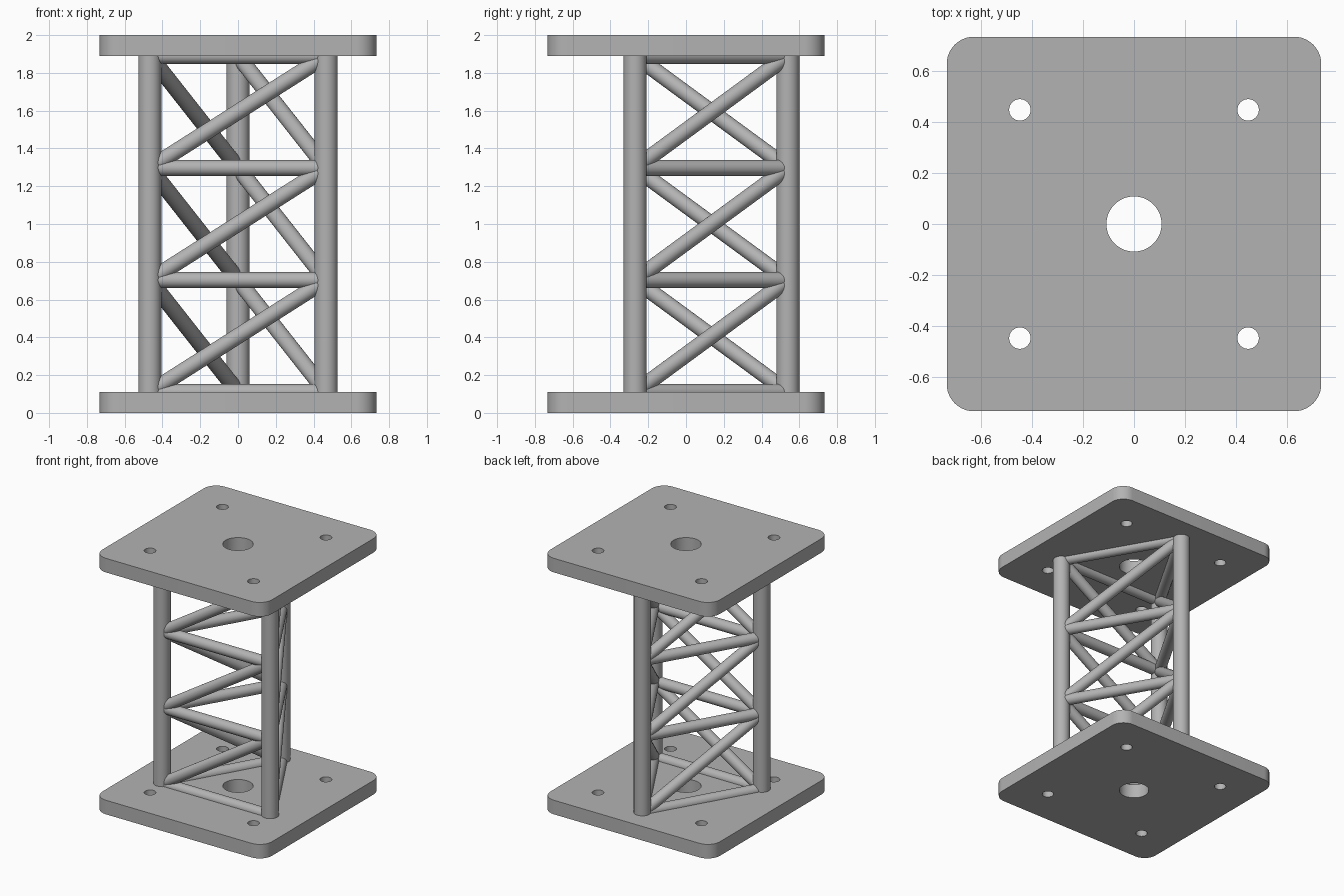
import bpy, bmesh, math
from mathutils import Vector

cube = bpy.data.objects.get("Cube")
if cube:
    bpy.data.objects.remove(cube, do_unlink=True)

# Single grey finish
GREY = (0.45, 0.45, 0.45, 1)
steel = bpy.data.materials.new("plain_grey")
steel.use_nodes = True
steel.diffuse_color = GREY
steel.node_tree.nodes["Principled BSDF"].inputs["Base Color"].default_value = GREY

HEIGHT, PLATE_T = 2.0, 0.11
PLATE_HALF, CORNER_R = 0.733, 0.105
COLUMN_R, BRACE_R = 0.061, 0.042
LEVELS = 3


def finish(obj):
    obj.data.materials.clear()
    obj.data.materials.append(steel)
    bpy.ops.object.select_all(action='DESELECT')
    obj.select_set(True)
    bpy.context.view_layer.objects.active = obj
    bpy.ops.object.shade_smooth_by_angle(angle=math.radians(35))


def tube(name, a, b, radius):
    a, b = Vector(a), Vector(b)
    bpy.ops.mesh.primitive_cylinder_add(vertices=40, radius=radius,
                                        depth=(b - a).length, location=(a + b) / 2)
    obj = bpy.context.object
    obj.name = name
    obj.rotation_euler = (b - a).to_track_quat('Z', 'Y').to_euler()
    finish(obj)


def arc(cx, cy, r, start, sweep, steps):
    return [(cx + r * math.cos(start + sweep * i / steps),
             cy + r * math.sin(start + sweep * i / steps)) for i in range(steps)]


def plate(name, z):
    # Rounded square outline with a centre hole and four bolt holes
    c = PLATE_HALF - CORNER_R
    outline = []
    for k, (sx, sy) in enumerate([(1, 1), (-1, 1), (-1, -1), (1, -1)]):
        outline += arc(sx * c, sy * c, CORNER_R, k * math.pi / 2, math.pi / 2, 12)
        outline.append((sx * c + CORNER_R * math.cos((k + 1) * math.pi / 2),
                        sy * c + CORNER_R * math.sin((k + 1) * math.pi / 2)))
    loops = [outline, arc(0, 0, 0.108, 0, math.tau, 48)]
    loops += [arc(sx * 0.447, sy * 0.447, 0.042, 0, math.tau, 32)
              for sx in (-1, 1) for sy in (-1, 1)]

    curve = bpy.data.curves.new(name + "_profile", 'CURVE')
    curve.dimensions, curve.fill_mode = '2D', 'BOTH'
    curve.extrude = PLATE_T / 2
    for pts in loops:
        spline = curve.splines.new('POLY')
        spline.points.add(len(pts) - 1)
        for p, (x, y) in zip(spline.points, pts):
            p.co = (x, y, 0, 1)
        spline.use_cyclic_u = True

    # Turn the extruded profile into a clean mesh
    helper = bpy.data.objects.new(name + "_profile", curve)
    bpy.context.collection.objects.link(helper)
    graph = bpy.context.evaluated_depsgraph_get()
    mesh = bpy.data.meshes.new_from_object(helper.evaluated_get(graph))
    bpy.data.objects.remove(helper, do_unlink=True)
    bm = bmesh.new()
    bm.from_mesh(mesh)
    bmesh.ops.remove_doubles(bm, verts=bm.verts, dist=0.0005)
    bmesh.ops.recalc_face_normals(bm, faces=bm.faces)
    bm.to_mesh(mesh)
    bm.free()
    obj = bpy.data.objects.new(name, mesh)
    obj.location.z = z
    bpy.context.collection.objects.link(obj)
    finish(obj)


plate("base_plate", PLATE_T / 2)
plate("top_plate", HEIGHT - PLATE_T / 2)

# Three columns on an equilateral triangle
names = ["right", "left", "back"]
corners = [(0.539 * math.cos(math.radians(a)), 0.539 * math.sin(math.radians(a)))
           for a in (210, 330, 90)]
low, high = PLATE_T, HEIGHT - PLATE_T
step = (high - low) / LEVELS
for n, c in zip(names, corners):
    tube(n + "_column", (*c, low), (*c, high), COLUMN_R)

# Horizontal rails and rising diagonals on each of the three sides
for i in range(3):
    a, b = corners[i], corners[(i + 1) % 3]
    side = names[i] + "_to_" + names[(i + 1) % 3]
    for k in range(LEVELS + 1):
        z = low + k * step
        tube(f"{side}_rail_{k}", (*a, z), (*b, z), BRACE_R)
        if k < LEVELS:
            tube(f"{side}_diagonal_{k}", (*a, z), (*b, z + step), BRACE_R)
